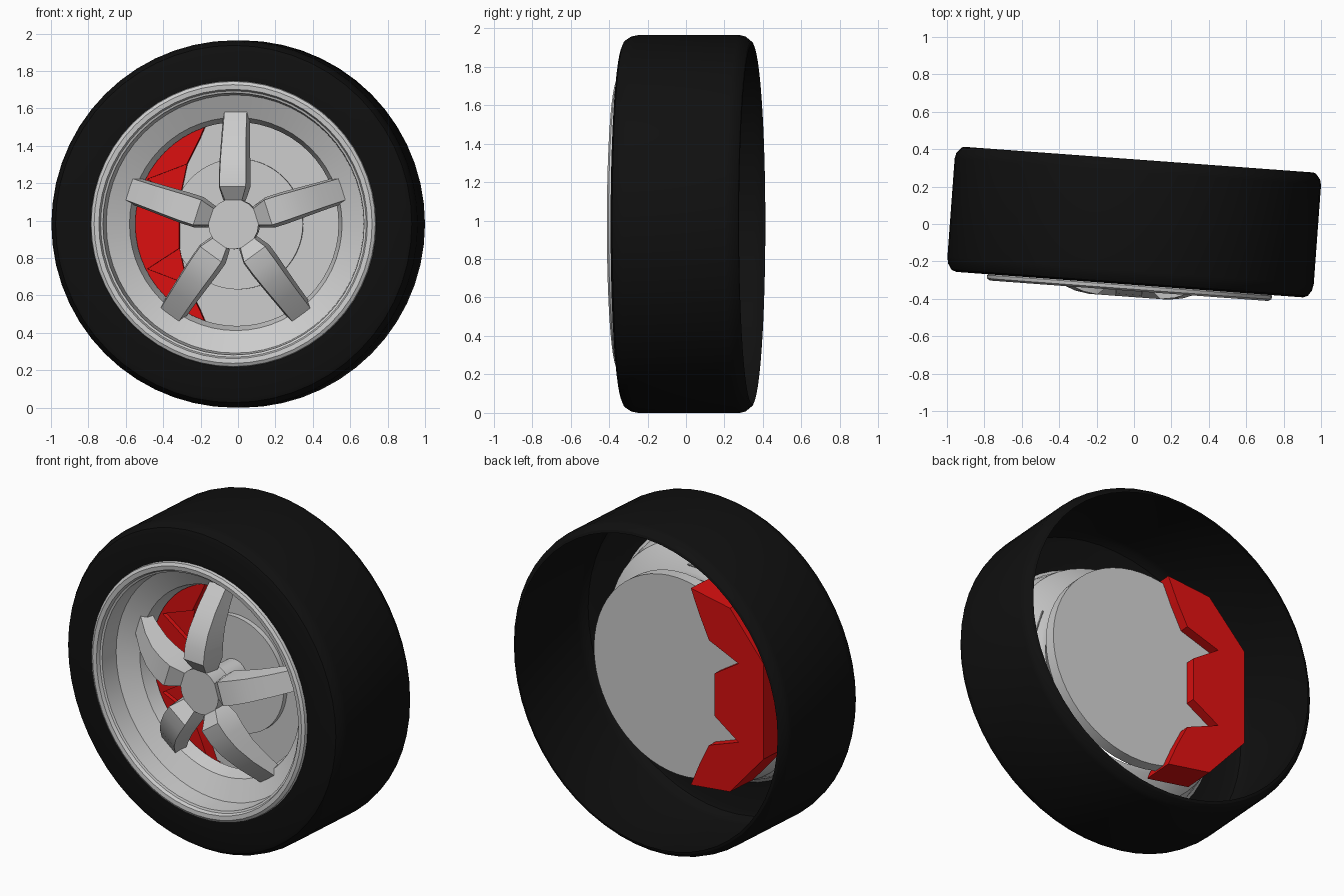
import bpy, bmesh
from math import sin, cos, pi, radians
from mathutils import Matrix

cube = bpy.data.objects.get("Cube")
if cube:
    bpy.data.objects.remove(cube)

RADIUS = 0.982
PLACE = Matrix.Translation((0, 0, RADIUS)) @ Matrix.Rotation(radians(-4.2), 4, 'Z')


def material(name, colour):
    m = bpy.data.materials.new(name)
    m.use_nodes = True
    m.diffuse_color = (*colour, 1)
    m.node_tree.nodes["Principled BSDF"].inputs["Base Color"].default_value = (*colour, 1)
    return m


rubber = material("black rubber", (0.005, 0.005, 0.005))
metal = material("light grey metal", (0.6, 0.6, 0.6))
red = material("red caliper paint", (0.7, 0.005, 0.005))


def finish(name, bm, mat, smooth=True):
    bmesh.ops.remove_doubles(bm, verts=bm.verts, dist=0.0001)
    bmesh.ops.recalc_face_normals(bm, faces=bm.faces)
    mesh = bpy.data.meshes.new(name)
    bm.to_mesh(mesh)
    bm.free()
    mesh.materials.append(mat)
    ob = bpy.data.objects.new(name, mesh)
    ob.matrix_world = PLACE
    bpy.context.collection.objects.link(ob)
    if smooth:
        bpy.ops.object.select_all(action='DESELECT')
        ob.select_set(True)
        bpy.context.view_layer.objects.active = ob
        bpy.ops.object.shade_smooth_by_angle(angle=radians(30))
    return ob


def lathe(name, profile, mat, closed=False, sides=56):
    """Turn (radius, y) points around the wheel axis."""
    bm = bmesh.new()
    rings = [[bm.verts.new((r * cos(2 * pi * i / sides), y, r * sin(2 * pi * i / sides)))
              for i in range(sides)] for r, y in profile]
    pairs = list(zip(rings, rings[1:]))
    if closed:
        pairs.append((rings[-1], rings[0]))
    for a, b in pairs:
        for i in range(sides):
            j = (i + 1) % sides
            bm.faces.new((a[i], a[j], b[j], b[i]))
    return finish(name, bm, mat)


def disc(name, radius, front, back, mat, sides=56):
    """Solid round plate along the axis."""
    bm = bmesh.new()
    turn = Matrix.Translation((0, (front + back) / 2, 0)) @ Matrix.Rotation(pi / 2, 4, 'X')
    bmesh.ops.create_cone(bm, cap_ends=True, segments=sides, radius1=radius,
                          radius2=radius, depth=back - front, matrix=turn)
    return finish(name, bm, mat)


def plate(name, outline, front, back, mat):
    """Extrude an outline of (distance to the right side, height)."""
    bm = bmesh.new()
    face = bm.faces.new([bm.verts.new((-u, front, z)) for u, z in outline])
    ext = bmesh.ops.extrude_face_region(bm, geom=[face])
    moved = [v for v in ext["geom"] if isinstance(v, bmesh.types.BMVert)]
    bmesh.ops.translate(bm, verts=moved, vec=(0, back - front, 0))
    return finish(name, bm, mat, smooth=False)


# Tyre: shell with an open back
lathe("tyre", [(0.74, -0.325), (0.93, -0.325), (0.955, -0.315), (0.975, -0.285),
               (RADIUS, -0.25), (RADIUS, 0.28), (0.975, 0.31), (0.95, 0.34),
               (0.935, 0.345)], rubber)

# Rim: rounded lip, steep wall, sloping dish and tapered opening
lathe("rim", [(0.74, -0.31), (0.765, -0.33), (0.762, -0.348), (0.745, -0.358),
              (0.72, -0.355), (0.712, -0.335), (0.70, -0.33), (0.69, -0.22),
              (0.57, -0.16), (0.545, -0.08), (0.57, -0.085), (0.71, -0.19)],
      metal, closed=True)


# Spokes: arched arms that peak beside the hub
# (radius, front y, back y, front half width, back half width)
STATIONS = [(0.125, -0.335, -0.25, 0.045, 0.06), (0.2, -0.39, -0.24, 0.07, 0.085),
            (0.28, -0.378, -0.235, 0.07, 0.085), (0.37, -0.345, -0.215, 0.067, 0.081),
            (0.48, -0.275, -0.165, 0.063, 0.076), (0.6, -0.175, -0.10, 0.06, 0.072)]
bm = bmesh.new()
for k in range(5):
    spin = Matrix.Rotation(2 * pi * k / 5, 3, 'Y')
    loops = []
    for r, yf, yb, wf, wb in STATIONS:
        corners = [(-wf, yf, r), (wf, yf, r), (wb, yb, r), (-wb, yb, r)]
        loops.append([bm.verts.new(spin @ Matrix.Identity(3) @ v) for v in
                      [Matrix.Translation(c).translation for c in corners]])
    for a, b in zip(loops, loops[1:]):
        for i in range(4):
            j = (i + 1) % 4
            bm.faces.new((a[i], a[j], b[j], b[i]))
    bm.faces.new(loops[0])
    bm.faces.new(loops[-1])
finish("spokes", bm, metal)

# Hub, axle and brake disc
disc("hub_cap", 0.135, -0.337, -0.22, metal, 20)
disc("axle", 0.09, -0.23, 0.02, metal, 24)
disc("brake_disc_hat", 0.35, -0.03, 0.02, metal)
disc("brake_disc", 0.6, 0.0, 0.07, metal)

# Brake caliper: notched clamp around the disc, and a backing plate
upper_outer = [(0.14, 0.6), (0.42, 0.56), (0.66, 0.29)]
upper_notch = [(0.31, 0.13), (0.48, 0.24), (0.27, 0.32), (0.2, 0.46)]
upper_plain = [(0.31, 0.13), (0.27, 0.32), (0.2, 0.46)]


def mirrored(outer, inner):
    def flip(points):
        return [(u, -z) for u, z in reversed(points)]
    return outer + flip(outer) + flip(inner) + inner


plate("brake_caliper", mirrored(upper_outer, upper_notch), -0.07, 0.13, red)
plate("caliper_backing", mirrored(upper_outer, upper_plain), -0.045, 0.01, red)
